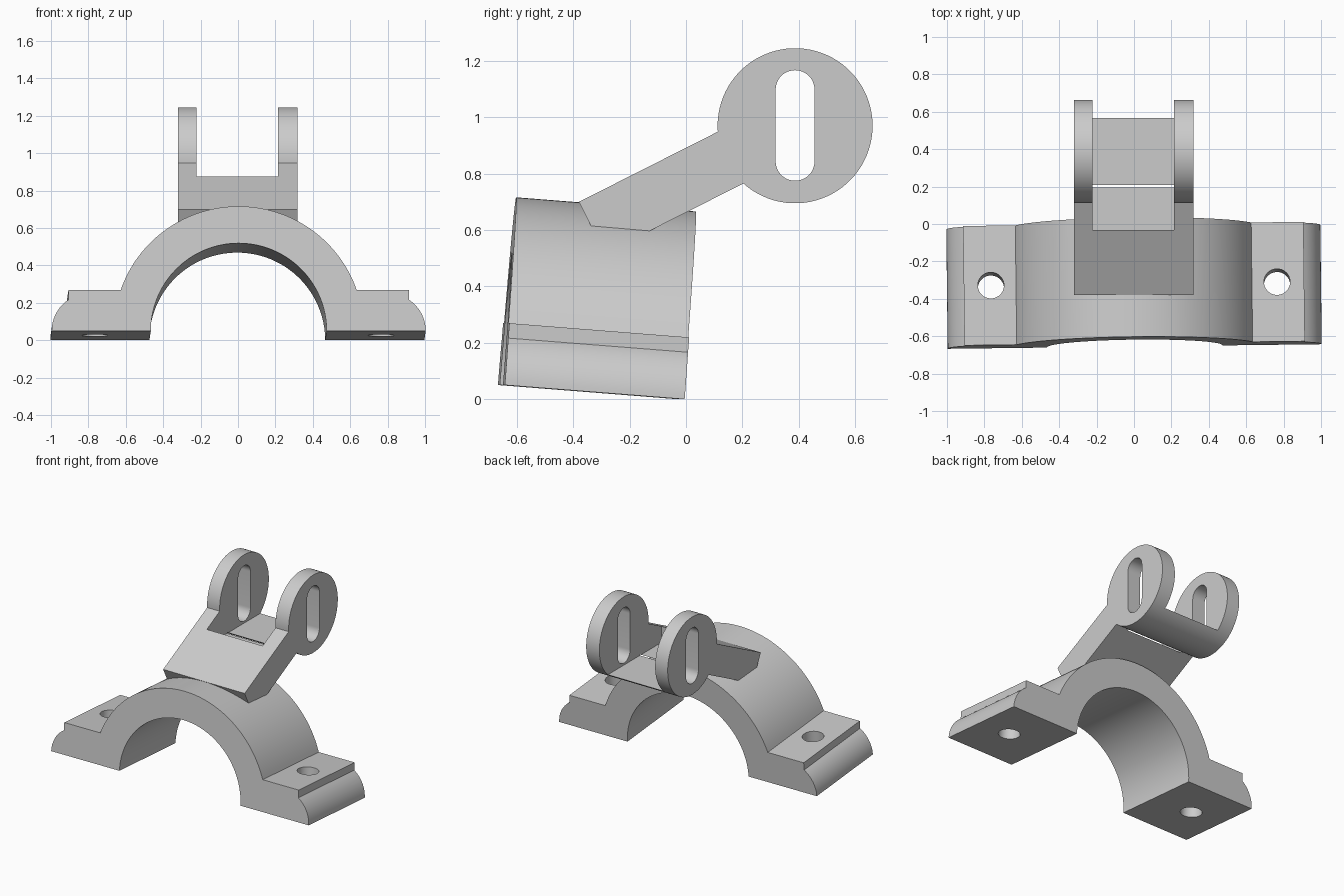
import bpy
import bmesh
from math import radians, degrees, cos, sin, asin, acos, hypot

cube = bpy.data.objects.get("Cube")
if cube:
    bpy.data.objects.remove(cube, do_unlink=True)

# One plain grey material
grey = bpy.data.materials.new("plain grey")
grey.use_nodes = True
grey.diffuse_color = (0.6, 0.6, 0.6, 1)
grey.node_tree.nodes["Principled BSDF"].inputs["Base Color"].default_value = (0.6, 0.6, 0.6, 1)


def arc(cx, cy, r, start, end, steps):
    """Points on a circle, angles in degrees."""
    angles = [radians(start + (end - start) * i / steps) for i in range(steps + 1)]
    return [(cx + r * cos(a), cy + r * sin(a)) for a in angles]


def prism(name, outline, axis, low, high):
    """Extrude a 2D outline along the x, y or z axis."""
    place = {"x": lambda a, b, t: (t, a, b),
             "y": lambda a, b, t: (a, t, b),
             "z": lambda a, b, t: (a, b, t)}[axis]
    bm = bmesh.new()
    ends = [[bm.verts.new(place(a, b, t)) for a, b in outline] for t in (low, high)]
    n = len(outline)
    bm.faces.new(ends[0])
    bm.faces.new(ends[1])
    for i in range(n):
        j = (i + 1) % n
        bm.faces.new((ends[0][i], ends[0][j], ends[1][j], ends[1][i]))
    bmesh.ops.recalc_face_normals(bm, faces=bm.faces)
    mesh = bpy.data.meshes.new(name)
    bm.to_mesh(mesh)
    bm.free()
    mesh.materials.append(grey)
    obj = bpy.data.objects.new(name, mesh)
    bpy.context.collection.objects.link(obj)
    return obj


def activate(obj):
    bpy.ops.object.select_all(action="DESELECT")
    obj.select_set(True)
    bpy.context.view_layer.objects.active = obj


def cut(obj, cutter):
    """Subtract the cutter, then discard it."""
    cutter.hide_render = True
    mod = obj.modifiers.new("cut", "BOOLEAN")
    mod.operation = "DIFFERENCE"
    mod.solver = "EXACT"
    mod.object = cutter
    activate(obj)
    bpy.ops.object.modifier_apply(modifier=mod.name)
    bpy.data.objects.remove(cutter, do_unlink=True)


def finish(obj):
    activate(obj)
    bpy.ops.object.shade_smooth_by_angle(angle=radians(25))


# Clamp saddle: half ring with a rounded flange on each side
outer, inner, flange_top, half_depth = 0.668, 0.47, 0.22, 0.32
toe_angle = degrees(acos(0.11 / 0.2))
right = arc(0, 0, outer, 90, degrees(asin(flange_top / outer)), 32)
right += [(0.91, flange_top)] + arc(0.8, 0, 0.2, toe_angle, 0, 12)
left = [(-x, z) for x, z in reversed(right[1:])]
bore = arc(0, 0, inner, 0, 180, 64)
saddle = prism("clamp_saddle", right + bore + left, "y", -half_depth, half_depth)

# Bolt holes through the flanges
for side in (-1, 1):
    cut(saddle, prism("bolt_hole", arc(side * 0.765, 0, 0.07, 0, 360, 40)[:-1], "z", -0.1, 0.4))

# The saddle sits slightly tipped and turned
tilt = radians(-4.5)
saddle.rotation_euler = (tilt, 0, radians(0.7))
saddle.location = (0, -0.336, half_depth * sin(-tilt))
finish(saddle)

# Sloping arm with a round end, as one side outline
disc_y, disc_z, disc_r = 0.387, 0.97, 0.275
slope = radians(26.8)
thickness = 0.205
top_front = (-0.38, 0.70)
bottom_front = (top_front[0] + thickness * sin(slope), top_front[1] - thickness * cos(slope))


def disc_angle(point):
    """Angle where a line along the slope from the point meets the disc."""
    offset = -(point[0] - disc_y) * sin(slope) + (point[1] - disc_z) * cos(slope)
    return degrees(slope) + 180 - degrees(asin(offset / disc_r))


outline = arc(disc_y, disc_z, disc_r, disc_angle(bottom_front), disc_angle(top_front) + 360, 72)
arm = prism("hinge_arm", outline + [top_front, bottom_front], "x", -0.32, 0.318)

# Gap between the two ears
gap = [(-0.032, 0.761), (0.9, 0.761), (0.9, 1.5), (-0.032, 1.5)]
cut(arm, prism("ear_gap", gap, "x", -0.222, 0.215))

# Upright slot through both ears
slot = arc(disc_y, 1.098, 0.069, 0, 180, 24) + arc(disc_y, 0.844, 0.069, 180, 360, 24)
for low, high in ((-0.5, -0.1), (0.1, 0.5)):
    cut(arm, prism("ear_slot", slot, "x", low, high))
finish(arm)
